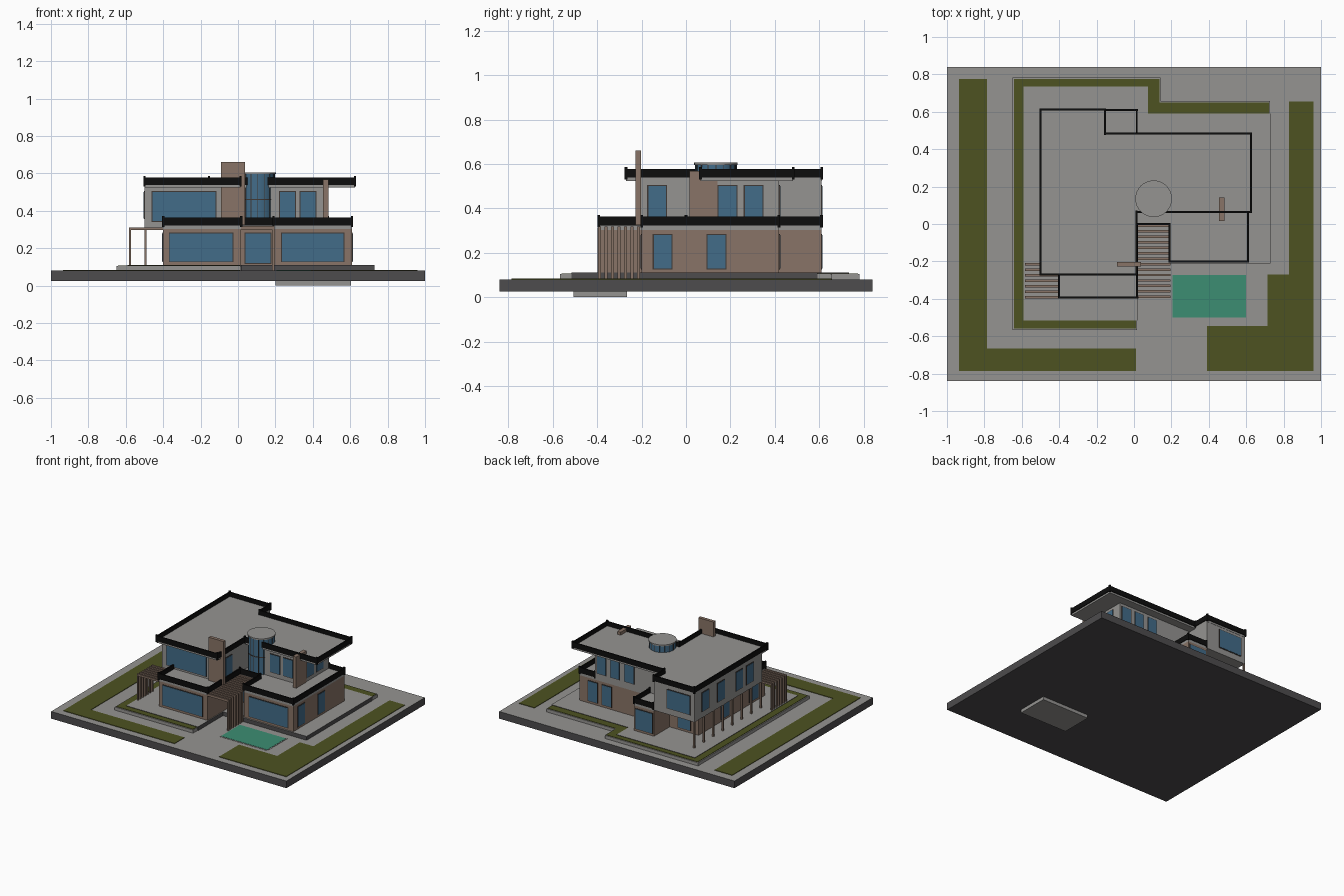
import bpy, bmesh, math

if "Cube" in bpy.data.objects:
    bpy.data.objects.remove(bpy.data.objects["Cube"])


def material(name, r, g, b):
    m = bpy.data.materials.new(name)
    m.use_nodes = True
    m.diffuse_color = (r, g, b, 1)
    m.node_tree.nodes["Principled BSDF"].inputs["Base Color"].default_value = (r, g, b, 1)
    return m


CONCRETE = material("light concrete", .30, .295, .285)
STONE = material("dark stone", .075, .072, .075)
BROWN = material("brown cladding", .25, .175, .135)
FRAME = material("dark frame", .05, .04, .035)
BLACK = material("black parapet", .004, .004, .004)
GLASS = material("blue glass", .055, .15, .25)
GRASS = material("olive grass", .075, .085, .015)
WATER = material("pool water", .045, .27, .17)


def finish(name, bm, *mats):
    bmesh.ops.recalc_face_normals(bm, faces=bm.faces)
    me = bpy.data.meshes.new(name)
    bm.to_mesh(me)
    bm.free()
    for m in mats:
        me.materials.append(m)
    ob = bpy.data.objects.new(name, me)
    bpy.context.collection.objects.link(ob)
    return ob


def prism(name, pts, z0, z1, mat, top=None):
    """Extruded plan outline, optionally with another colour on top."""
    bm = bmesh.new()
    face = bm.faces.new([bm.verts.new((x, y, z0)) for x, y in pts])
    geo = bmesh.ops.extrude_face_region(bm, geom=[face])["geom"]
    for e in geo:
        if isinstance(e, bmesh.types.BMVert):
            e.co.z = z1
        elif isinstance(e, bmesh.types.BMFace) and top:
            e.material_index = 1
    return finish(name, bm, *([mat, top] if top else [mat]))


def add_box(bm, x0, x1, y0, y1, z0, z1):
    vs = bmesh.ops.create_cube(bm, size=1)["verts"]
    for v in vs:
        v.co.x = x1 if v.co.x > 0 else x0
        v.co.y = y1 if v.co.y > 0 else y0
        v.co.z = z1 if v.co.z > 0 else z0


def boxes(name, mat, *dims):
    bm = bmesh.new()
    for d in dims:
        add_box(bm, *d)
    return finish(name, bm, mat)


def parapet(name, path, z0, z1, closed=False):
    """Thin wall along a plan path with slightly taller corner posts."""
    bm = bmesh.new()
    t = .005
    ends = path[1:] + path[:1] if closed else path[1:]
    for (xa, ya), (xb, yb) in zip(path, ends):
        add_box(bm, min(xa, xb) - t, max(xa, xb) + t, min(ya, yb) - t, max(ya, yb) + t, z0, z1)
    for x, y in path:
        add_box(bm, x - .006, x + .006, y - .006, y + .006, z0 - .008, z1 + .008)
    return finish(name, bm, BLACK)


def window(name, side, at, a0, a1, z0, z1):
    """Glass plate on a dark frame plate; side is the facing direction."""
    s = 1 if side[0] == "+" else -1
    for part, grow, depth, mat in (("frame", .005, .003, FRAME), ("glass", 0, .005, GLASS)):
        lo, hi = sorted((at - s * .002, at + s * depth))
        a, b = a0 - grow, a1 + grow
        plan = (lo, hi, a, b) if side[1] == "x" else (a, b, lo, hi)
        boxes(f"{name}_{part}", mat, (*plan, z0 - grow, z1 + grow))


# Site: base slab, lawns, planter, terrace, pool
prism("base_slab", [(-1, -.84), (1, -.84), (1, .84), (-1, .84)], .025, .08, STONE, CONCRETE)
prism("left_lawn", [(-.935, -.785), (.01, -.785), (.01, -.665), (-.785, -.665),
                    (-.785, .775), (-.935, .775)], .079, .084, GRASS)
prism("right_lawn", [(.39, -.785), (.96, -.785), (.96, .655), (.83, .655), (.83, -.27),
                     (.715, -.27), (.715, -.545), (.39, -.545)], .079, .084, GRASS)
prism("planter_kerb", [(-.65, -.568), (.015, -.568), (.015, 0), (.727, 0), (.727, .657),
                       (.143, .657), (.143, .782), (-.65, .782)], .079, .104, CONCRETE)
prism("planter_grass", [(.01, -.56), (-.642, -.56), (-.642, .775), (.137, .775), (.137, .65),
                        (.722, .65), (.722, .58), (.07, .58), (.07, .73), (-.58, .73),
                        (-.58, -.51), (.01, -.51)], .1, .107, GRASS)
prism("terrace", [(-.59, -.515), (.02, -.515), (.02, -.21), (.73, -.21), (.73, .592),
                  (.075, .592), (.075, .735), (-.59, .735)], .079, .11, STONE, CONCRETE)
boxes("pool_basin", CONCRETE, (.2, .605, -.507, -.265, 0, .082))
boxes("pool_water", WATER, (.206, .599, -.5, -.272, .07, .0835))

# Ground floor
ground = [(-.4, -.39), (.015, -.39), (.015, 0), (.19, 0), (.19, -.2), (.61, -.2), (.61, .42),
          (.015, .42), (.015, .61), (-.155, .61), (-.155, .42), (-.4, .42)]
prism("ground_walls", ground, .1, .303, BROWN)
prism("ground_roof_slab", ground, .303, .328, CONCRETE)
parapet("front_parapet", [(-.4, -.205), (-.4, -.393), (.017, -.393), (.017, 0), (.19, 0),
                          (.19, -.2), (.61, -.2), (.61, .418), (.48, .418)], .322, .363)
parapet("back_bay_parapet", [(-.15, .61), (.015, .61), (.015, .42)], .322, .363)

window("front_left_window", "-y", -.39, -.365, -.03, .13, .28)
window("front_right_window", "-y", -.2, .235, .565, .13, .28)
window("entrance", "-y", 0, .04, .175, .12, .28)
window("bay_window", "+y", .61, -.14, 0, .13, .28)
window("back_left_window", "+y", .42, -.33, -.23, .13, .28)
for i, x in enumerate((.34, .46)):
    window(f"back_ground_window_{i}", "+y", .42, x, x + .075, .13, .28)
for i, y in enumerate((-.145, .097)):
    window(f"side_ground_window_{i}", "+x", .61, y, y + .08, .13, .28)
for i, y in enumerate((-.3, .05)):
    window(f"far_ground_window_{i}", "-x", -.4, y, y + .1, .13, .28)

# Upper floor and roof
prism("upper_walls", [(-.5, -.21), (.01, -.21), (.01, .135), (.16, .135), (.16, .075),
                      (.48, .075), (.48, .42), (-.155, .42), (-.155, .61), (-.5, .61)],
      .31, .526, CONCRETE)
roof = [(-.5, -.27), (.013, -.27), (.013, .065), (.625, .065), (.625, .483),
        (-.155, .483), (-.155, .612), (-.5, .612)]
prism("roof_slab", roof, .524, .545, CONCRETE)
parapet("roof_parapet", roof, .538, .578, closed=True)

window("upper_front_window", "-y", -.21, -.458, -.12, .345, .5)
window("upper_inner_window", "+x", .01, -.17, -.09, .36, .5)
window("upper_back_large_window", "+y", .61, -.46, -.27, .36, .5)
for i, x in enumerate((.225, .335)):
    window(f"upper_front_window_{i}", "-y", .075, x, x + .08, .365, .5)
for i, y in enumerate((.147, .265)):
    window(f"upper_side_window_{i}", "+x", .48, y, y + .08, .36, .5)
for i, x in enumerate((.15, .27, .385)):
    window(f"upper_back_window_{i}", "+y", .42, x, x + .075, .36, .5)
for i, y in enumerate((-.1, .03, .25, .44)):
    window(f"upper_far_window_{i}", "-x", -.5, y, y + .08, .36, .5)

# Chimney and side fin
boxes("chimney", BROWN, (-.09, .038, -.228, -.203, .325, .66))
boxes("side_fin", BROWN, (.455, .484, .015, .143, .325, .568))


# Glazed stair tower
def disc(name, radius, z0, z1, mat):
    bm = bmesh.new()
    bmesh.ops.create_cone(bm, cap_ends=True, segments=32, radius1=radius, radius2=radius, depth=z1 - z0)
    bmesh.ops.translate(bm, verts=bm.verts, vec=(cx, cy, (z0 + z1) / 2))
    ob = finish(name, bm, mat)
    for p in ob.data.polygons:
        p.use_smooth = abs(p.normal.z) < .5


cx, cy = .105, .135
disc("tower_glass", .092, .32, .598, GLASS)
disc("tower_cap", .098, .596, .606, CONCRETE)
disc("tower_ring", .094, .458, .464, FRAME)
bars = []
for i in range(16):
    a = math.tau * i / 16
    x, y = cx + .092 * math.cos(a), cy + .092 * math.sin(a)
    bars.append((x - .002, x + .002, y - .002, y + .002, .325, .597))
boxes("tower_mullions", FRAME, *bars)

# Pergolas: slats that bend down into uprights, and columns under the upper floor
slats = []
for i in range(14):
    y = -.396 + i * .0292
    slats.append((.015, .194, y, y + .013, .3, .318))
    if i < 7:
        slats.append((.182, .194, y, y + .013, .08, .318))
boxes("entrance_pergola", BROWN, *slats)
slats = []
for i in range(7):
    y = -.398 + i * .0292
    slats.append((-.582, -.4, y, y + .013, .298, .312))
    slats.append((-.582, -.571, y, y + .013, .105, .312))
boxes("side_pergola", BROWN, *slats)
boxes("side_columns", BROWN, *[(-.5, -.488, y, y + .012, .105, .312)
                               for y in (-.208 + i * .115 for i in range(8))])
